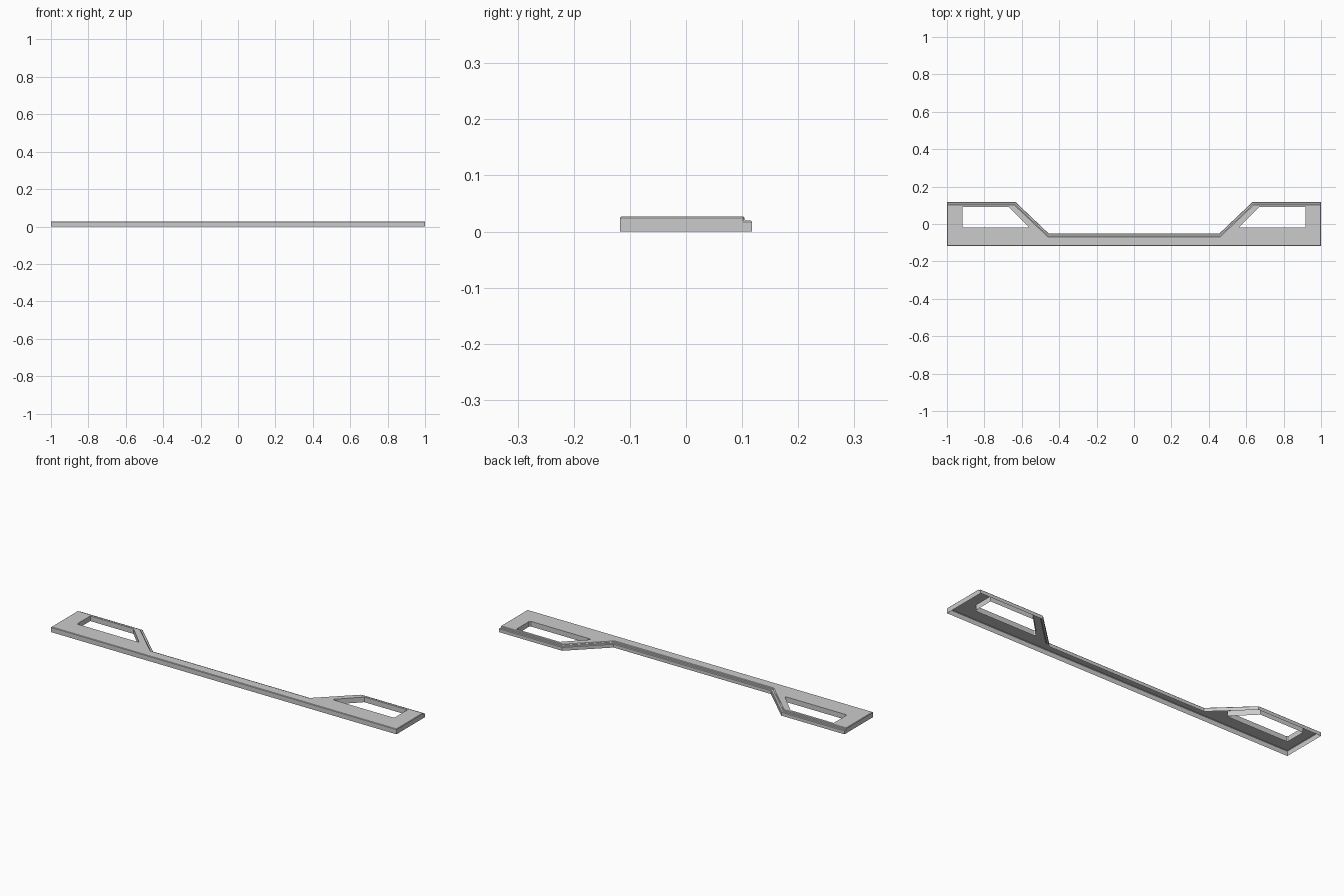
import bpy, bmesh

if "Cube" in bpy.data.objects:
    bpy.data.objects.remove(bpy.data.objects["Cube"])

TOP, STEP = 0.027, 0.020   # heights of the main deck and the rear ledge


def mirrored(points):
    """Continue a right-side path (from x=1 inwards) over to the left side."""
    return points + [(-x, y) for x, y in reversed(points)]


bm = bmesh.new()


def verts(points, z):
    return [bm.verts.new((x, y, z)) for x, y in points]


def loop_edges(vs):
    return [bm.edges.new((vs[i], vs[(i + 1) % len(vs)])) for i in range(len(vs))]


def strip(a, b, closed=False):
    for i in range(len(a) if closed else len(a) - 1):
        j = (i + 1) % len(a)
        bm.faces.new((a[i], a[j], b[j], b[i]))


# paths: rear rim, ledge inner line, front corners, window openings
rear = mirrored([(1, 0.118), (0.634, 0.118), (0.455, -0.052)])
inner = mirrored([(1, 0.104), (0.639, 0.104), (0.460, -0.066)])
front = [(-1, -0.118), (1, -0.118)]
window = [(0.918, 0.090), (0.668, 0.090), (0.562, -0.016),
          (0.570, -0.020), (0.912, -0.020), (0.918, -0.014)]

# deck with two openings
inner_top = verts(inner, TOP)
front_top = verts(front, TOP)
edges = loop_edges(inner_top + front_top)
holes = []
for s in (1, -1):
    ring = verts([(s * x, y) for x, y in window], TOP)
    edges += loop_edges(ring)
    holes.append(ring)
bmesh.ops.triangle_fill(bm, edges=edges, use_beauty=True, normal=(0, 0, 1))

# opening walls
for s, ring in zip((1, -1), holes):
    strip(ring, verts([(s * x, y) for x, y in window], 0), closed=True)

# stepped rear ledge and rear wall
inner_step = verts(inner, STEP)
rear_step = verts(rear, STEP)
rear_low = verts(rear, 0)
strip(inner_top, inner_step)
strip(inner_step, rear_step)
strip(rear_step, rear_low)

# front wall and stepped end walls (underside stays open)
front_low = verts(front, 0)
strip(front_top, front_low)
for k, f in ((0, 1), (-1, 0)):
    bm.faces.new((front_top[f], inner_top[k], inner_step[k],
                  rear_step[k], rear_low[k], front_low[f]))

bmesh.ops.recalc_face_normals(bm, faces=bm.faces)
if sum(f.normal.z * f.calc_area() for f in bm.faces) < 0:
    bmesh.ops.reverse_faces(bm, faces=bm.faces)

# softened outer edges
sharp = [e for e in bm.edges if len(e.link_faces) == 2
         and e.calc_face_angle(0) > 0.9
         and all(v.co.z > 0.01 for v in e.verts)
         and not any(v in r for r in holes for v in e.verts)]
bmesh.ops.bevel(bm, geom=sharp, offset=0.0025, segments=1, affect='EDGES',
                clamp_overlap=True)

mesh = bpy.data.meshes.new("trim_panel")
bm.to_mesh(mesh)
bm.free()
panel = bpy.data.objects.new("trim_panel", mesh)
bpy.context.collection.objects.link(panel)
